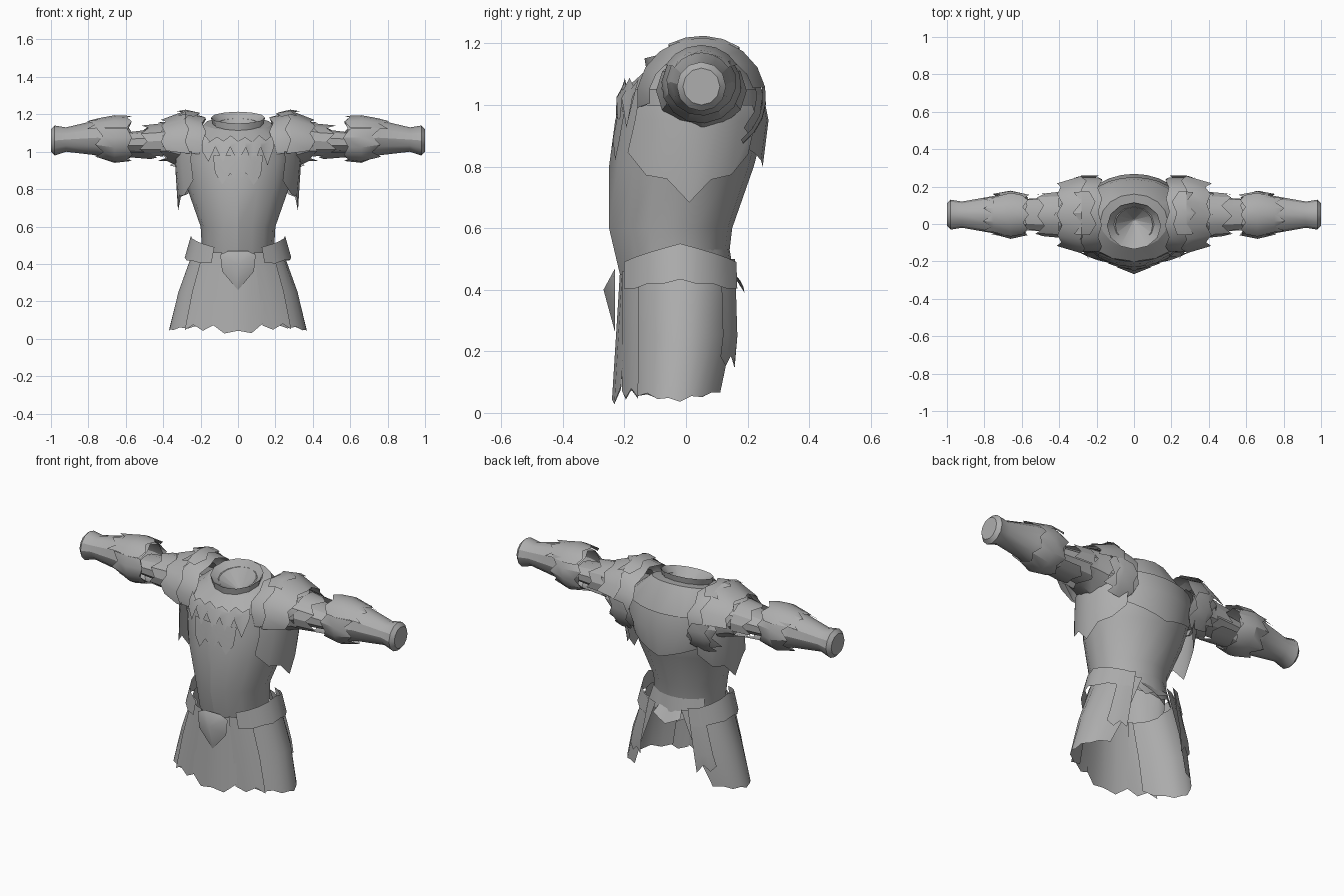
import bpy
import random
from math import sin, cos, radians

random.seed(4)
if "Cube" in bpy.data.objects:
    bpy.data.objects.remove(bpy.data.objects["Cube"])

grey = (0.42, 0.42, 0.42, 1)
steel = bpy.data.materials.new("grey_steel")
steel.use_nodes = True
steel.diffuse_color = grey
steel.node_tree.nodes["Principled BSDF"].inputs["Base Color"].default_value = grey
parts = []

# Profiles: position along the axis, half width, then near and far edge of the section
torso = [(.43, .19, -.2, .13), (.6, .2, -.24, .15), (.8, .27, -.24, .22),
         (.95, .3, -.22, .26), (1.05, .3, -.2, .24), (1.17, .18, -.13, .16)]
skirt = [(0, .39, -.21, .15), (.25, .32, -.21, .18), (.55, .21, -.21, .17)]
apron = [(0, .27, -.245, .15), (.45, .23, -.215, .15)]
shoulder = [(.18, .2, .84, 1.19), (.28, .2, .84, 1.21), (.4, .16, .9, 1.16)]
upper_arm = [(.24, .13, .93, 1.15), (.38, .1, .98, 1.13), (.62, .08, 1, 1.1)]
forearm = [(.58, .1, .96, 1.17), (.66, .12, .95, 1.18), (.75, .1, .98, 1.17),
           (.92, .07, 1, 1.13), (.98, .08, .98, 1.14), (1, .06, 1, 1.12)]


def make(name, verts, faces):
    """Create one steel part from its points and faces."""
    mesh = bpy.data.meshes.new(name)
    mesh.from_pydata(verts, [], faces)
    mesh.materials.append(steel)
    part = bpy.data.objects.new(name, mesh)
    bpy.context.collection.objects.link(part)
    parts.append(part)
    return part


def section(profile, position):
    """Interpolate a profile at one position."""
    for low, high in zip(profile, profile[1:]):
        if position <= high[0]:
            break
    t = (position - low[0]) / (high[0] - low[0])
    return [a + (b - a) * t for a, b in zip(low, high)][1:]


def shell(name, profile, span=None, arc=(-90, 270), columns=12, grow=0.0, flare=0.0, sweep=0,
          jag=0.0, far_jag=0.0, point=0.0, arch=0.0, along_x=False, side=1, cap=False):
    """Bend a sheet around a profile; span and arc limit it, jag, point and arch shape its edges."""
    positions = [row[0] for row in profile]
    if span:
        inner = [p for p in positions if span[0] < p < span[1]]
        positions = [span[0], *inner, span[1]]
    first, last = arc
    closed = last - first == 360
    stride = columns if closed else columns + 1
    centre_u = .05 if along_x else 0
    verts = []
    for position in positions:
        half, near, far = section(profile, position)
        near_end = position == positions[0]
        far_end = position == positions[-1]
        # The near edge of a flared plate stands off further; a swept one widens to its far edge
        t = (positions[-1] - position) / (positions[-1] - positions[0])
        offset = grow + flare * t
        turn = last - first + sweep * (1 - t)
        for j in range(stride):
            angle = radians(first + turn * j / columns)
            tooth = random.uniform(.4, 1) * (-1) ** j
            middle = 1 - abs(j / columns * 2 - 1)
            w = position
            if near_end:
                w += tooth * jag - middle * point
            elif far_end:
                w += tooth * far_jag + middle * arch
            u = centre_u + (half + offset) * cos(angle)
            v = (near + far) / 2 + ((far - near) / 2 + offset) * sin(angle)
            x, y, z = (w, u, v) if along_x else (u, v, w)
            verts.append((x * side, y, z))
    faces = []
    for k in range(len(positions) - 1):
        for j in range(columns):
            i = (j + 1) % stride
            a, b = k * stride, (k + 1) * stride
            faces.append((a + j, a + i, b + i, b + j))
    if cap:
        faces.append(tuple(range(len(verts) - stride, len(verts))))
    if side < 0:
        faces = [face[::-1] for face in faces]
    return make(name, verts, faces)


# Torso, with a yoke closing it up to a flared collar and the hollow inside
body = shell("torso", torso, columns=16)
yoke = shell("yoke", [(1.17, .18, -.13, .16), (1.18, .1, -.1, .09)], columns=16)
collar = shell("collar", [(1.12, .12, -.12, .1), (1.21, .145, -.135, .115)])
hollow = shell("collar_hollow", [(1.09, .002, .02, .024), (1.21, .145, -.135, .115)])

# The neck opening drops towards the front
for part in (body, yoke, collar, hollow):
    for vert in part.data.vertices:
        if vert.co.z > 1.06:
            vert.co.z += (vert.co.y - .1) / 4

# Raised ridge down the breast
for vert in body.data.vertices:
    if abs(vert.co.x) < .001 and vert.co.y < 0 and vert.co.z < 1:
        vert.co.y -= .01

# Jagged plates over the chest and back
shell("upper_chest_plate", torso, (.97, 1.07), (-128, -52), 10, grow=.012, jag=.06, far_jag=.02)
shell("lower_chest_plate", torso, (.86, .98), (-115, -65), 6, grow=.008, jag=.04)
shell("back_plate", torso, (.88, 1.05), (40, 140), 8, grow=.008, point=.08)

# Belt across the back with a small tail guard
shell("back_belt", torso, (.43, .53), (35, 145), 8, flare=.03, jag=.02, point=.02)
shell("tail_guard", torso, (.43, .48), (70, 110), 4, flare=.06, point=.04)

# Pointed front skirt panel
shell("front_skirt", apron, (.07, .45), (-122, -58), 4, jag=.02, point=.045)

# Belt buckle: a pointed shield rising to a central peak
right_rim = [(.05, .47), (.095, .45), (.085, .36), (0, .26)]
left_rim = [(-x, z) for x, z in right_rim[-2::-1]]
rim = [(x, -.23, z) for x, z in right_rim + left_rim]
peak = len(rim)
make("belt_buckle", rim + [(0, -.268, .4)], [((i + 1) % peak, i, peak) for i in range(peak)])

for side, label in ((1, "left"), (-1, "right")):

    def plate(name, *args, **options):
        shell(f"{label}_{name}", *args, side=side, **options)

    def arm_plate(name, *args, **options):
        plate(name, *args, along_x=True, **options)

    # Hip guard over layered skirt plates
    plate("hip_guard", skirt, (.4, .49), (-60, 60), 8, grow=.02, jag=.005, point=-.03, arch=.06)
    plate("side_skirt", skirt, (.07, .48), (-56, 48), 9, sweep=22, jag=.008, point=.03)
    plate("front_skirt_strip", skirt, (.06, .46), (-70, -42), 3, grow=.01, jag=.02)
    plate("back_skirt_strip", skirt, (.17, .5), (40, 60), 3, grow=.015, jag=.03)

    # Pointed guard hanging under the arm
    plate("underarm_guard", torso, (.83, 1), (-42, 48), 6, grow=.035, flare=.01, jag=.02, point=.13)

    # Upper arm and its torn sleeves
    arm_plate("upper_arm", upper_arm, columns=10)
    arm_plate("inner_sleeve", upper_arm, (.3, .4), grow=.03, jag=.02, far_jag=.03)
    arm_plate("outer_sleeve", upper_arm, (.4, .5), (-20, 235), 9, grow=.025, far_jag=.03)
    arm_plate("lower_sleeve", upper_arm, (.45, .61), (220, 320), 4, grow=.025, jag=.02, far_jag=.02)

    # Overlapping shoulder guards, the outer ones turned to the back
    arm_plate("shoulder_inner", shoulder, (.18, .34), (-40, 190), 11, jag=.015, far_jag=.03)
    arm_plate("shoulder_outer", shoulder, (.27, .4), (10, 190), 9, grow=.01, jag=.02, far_jag=.02)
    arm_plate("shoulder_crest", shoulder, (.22, .3), (55, 120), 4, grow=.015, jag=.02, far_jag=.03)
    arm_plate("shoulder_back_flap", shoulder, (.2, .31), (-50, 10), 4, grow=.01, jag=.02, far_jag=.02)

    # Forearm guard with closed wrist and flared elbow plates
    arm_plate("forearm", forearm, jag=.015, cap=True)
    arm_plate("elbow_guard", forearm, (.58, .74), (150, 400), 10, grow=.01, jag=.02, far_jag=.03)
    arm_plate("elbow_top", forearm, (.58, .78), (30, 150), 6, grow=.006, flare=.015, jag=.02, far_jag=.03)

# Soft shading with crisp plate edges
bpy.ops.object.select_all(action='DESELECT')
for part in parts:
    part.select_set(True)
bpy.context.view_layer.objects.active = body
bpy.ops.object.shade_smooth_by_angle(angle=radians(30))
